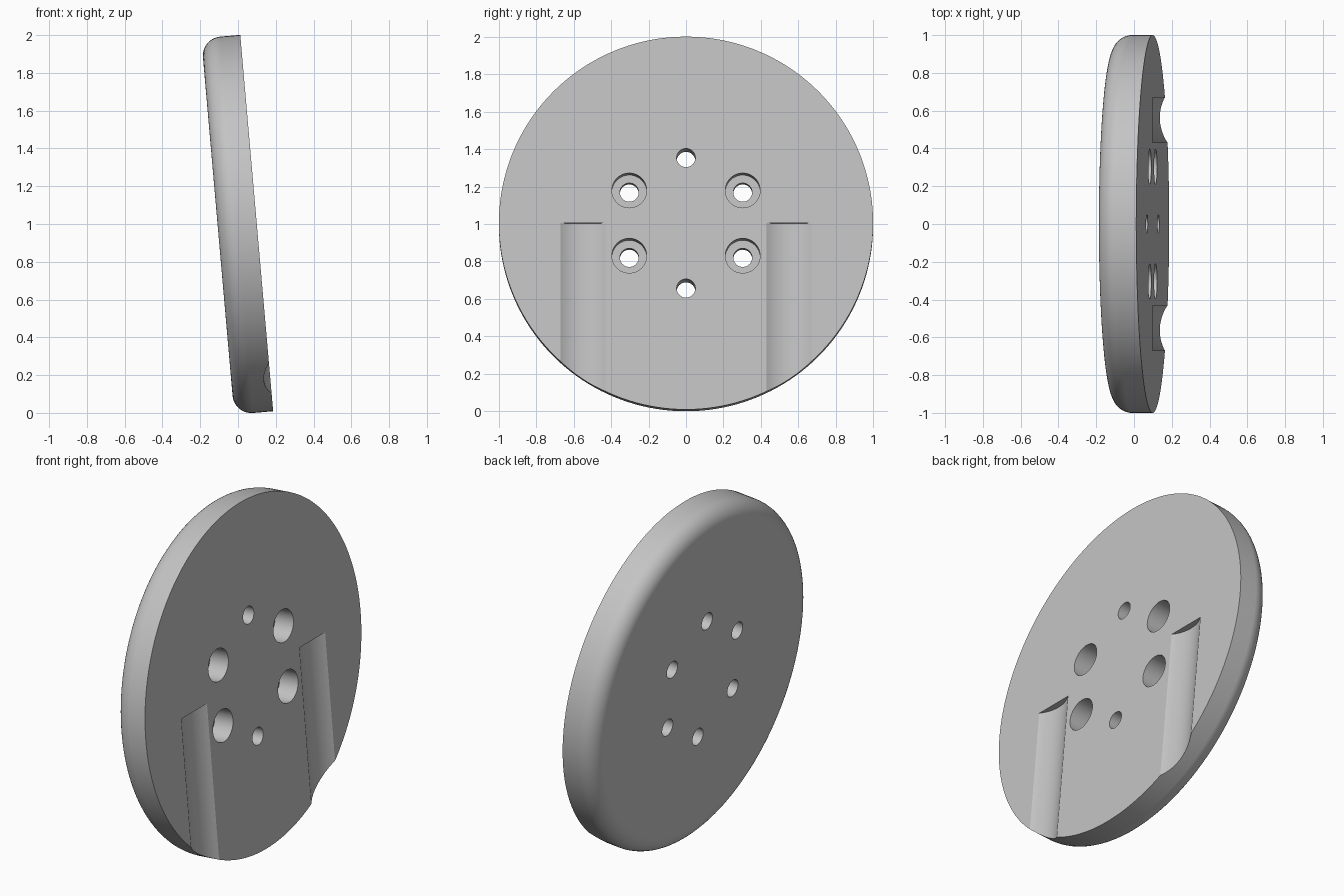
import bpy
import bmesh
from math import radians, sin, cos, pi
from mathutils import Matrix

cube = bpy.data.objects.get("Cube")
if cube:
    bpy.data.objects.remove(cube, do_unlink=True)

RADIUS, THICK, FILLET = 1.0, 0.207, 0.1

grey = bpy.data.materials.new("light_grey")
grey.use_nodes = True
color = (0.55, 0.55, 0.55, 1)
grey.diffuse_color = color
grey.node_tree.nodes["Principled BSDF"].inputs["Base Color"].default_value = color


def add_object(name, bm):
    mesh = bpy.data.meshes.new(name)
    bm.to_mesh(mesh)
    bm.free()
    mesh.materials.append(grey)
    obj = bpy.data.objects.new(name, mesh)
    bpy.context.collection.objects.link(obj)
    return obj


def cylinder(name, radius, depth, matrix, segments=48):
    bm = bmesh.new()
    bmesh.ops.create_cone(bm, cap_ends=True, segments=segments, radius1=radius,
                          radius2=radius, depth=depth, matrix=matrix)
    return bm if name is None else add_object(name, bm)


# Disc: flat face at local z = 0, rounded rim on the far face
bm = cylinder(None, RADIUS, THICK, Matrix.Translation((0, 0, -THICK / 2)), 160)
rim = [e for e in bm.edges if all(v.co.z < -THICK / 2 for v in e.verts)]
bmesh.ops.bevel(bm, geom=rim, offset=FILLET, offset_type='OFFSET', segments=10,
                profile=0.5, affect='EDGES')
disc = add_object("round_plate", bm)
bpy.context.view_layer.objects.active = disc
disc.select_set(True)


def cut(cutter):
    mod = disc.modifiers.new("cut", 'BOOLEAN')
    mod.operation, mod.solver, mod.object = 'DIFFERENCE', 'EXACT', cutter
    bpy.ops.object.modifier_apply(modifier=mod.name)
    bpy.data.objects.remove(cutter, do_unlink=True)


# Six through holes on a circle; the four side ones are counterbored
for i in range(6):
    angle = i * pi / 3
    x, y = 0.35 * cos(angle), 0.35 * sin(angle)
    cut(cylinder("hole_cutter", 0.05, 1, Matrix.Translation((x, y, 0))))
    if i % 3:
        cut(cylinder("counterbore_cutter", 0.093, 0.24, Matrix.Translation((x, y, 0))))

# Two shallow round grooves from mid height to the lower rim
GROOVE_R, GROOVE_DEPTH, GROOVE_LEN = 0.223, 0.035, 1.2
for side in (-1, 1):
    place = Matrix.Translation((GROOVE_LEN / 2, side * 0.55, GROOVE_R - GROOVE_DEPTH))
    cut(cylinder("groove_cutter", GROOVE_R, GROOVE_LEN,
                 place @ Matrix.Rotation(radians(90), 4, 'Y'), 128))

# Smooth curves, crisp edges, then lean the plate back by five degrees
bpy.ops.object.shade_smooth_by_angle(angle=radians(30))
normals = disc.modifiers.new("face_normals", 'WEIGHTED_NORMAL')
normals.keep_sharp = True
disc.rotation_euler = (0, radians(85), 0)
disc.location = (0.099, 0, 1.005)
